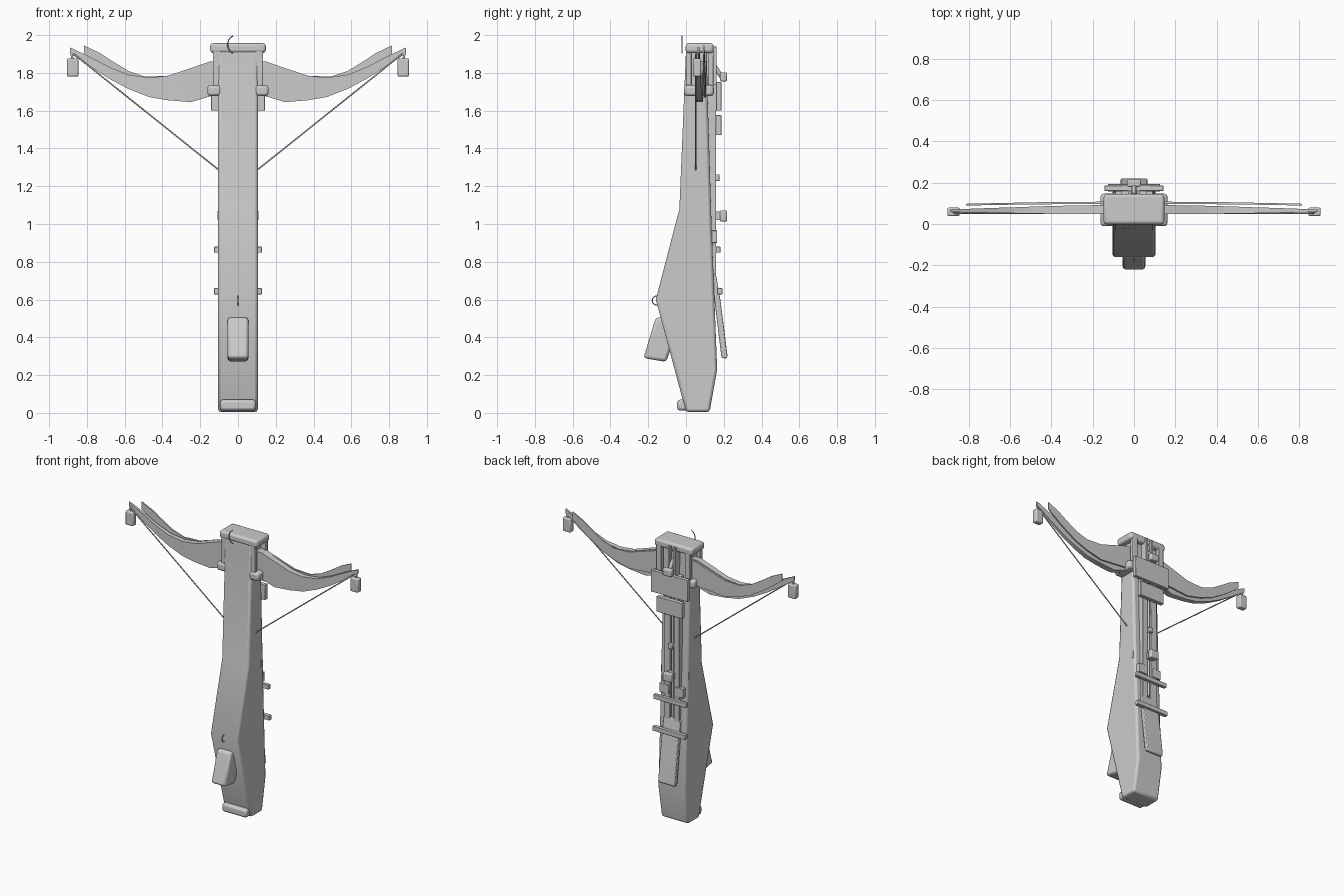
import bpy, bmesh, math
from mathutils import Matrix


def finish(name, bm, bevel=0.0, seg=2):
    bmesh.ops.recalc_face_normals(bm, faces=bm.faces[:])
    me = bpy.data.meshes.new(name)
    bm.to_mesh(me)
    bm.free()
    ob = bpy.data.objects.new(name, me)
    bpy.context.collection.objects.link(ob)
    if bevel:
        m = ob.modifiers.new("bevel", 'BEVEL')
        m.width, m.segments = bevel, seg
        m.limit_method, m.angle_limit = 'ANGLE', math.radians(40)
    bpy.ops.object.select_all(action='DESELECT')
    bpy.context.view_layer.objects.active = ob
    ob.select_set(True)
    bpy.ops.object.shade_smooth_by_angle(angle=math.radians(35))
    return ob


def box(name, x, y, z, bevel=0.0, seg=2):
    """Box from (min, max) ranges."""
    bm = bmesh.new()
    bmesh.ops.create_cube(bm, size=1)
    for v in bm.verts:
        for i, r in enumerate((x, y, z)):
            v.co[i] = r[0] if v.co[i] < 0 else r[1]
    return finish(name, bm, bevel, seg)


def side_profile(name, pts, x0, x1, bevel=0.0, seg=2):
    """Extrude a (y, z) outline along x."""
    bm = bmesh.new()
    f = bm.faces.new([bm.verts.new((x0, y, z)) for y, z in pts])
    ext = bmesh.ops.extrude_face_region(bm, geom=[f])
    for v in ext['geom']:
        if isinstance(v, bmesh.types.BMVert):
            v.co.x = x1
    return finish(name, bm, bevel, seg)


def limb(name, rows, s):
    """Loft (x, z top, z bottom, y front, y back) sections."""
    bm = bmesh.new()
    rings = [[bm.verts.new((s * x, y, z)) for y, z in
              ((a, zt), (b, zt), (b, zb), (a, zb))] for x, zt, zb, a, b in rows]
    for p, q in zip(rings, rings[1:]):
        for i in range(4):
            j = (i + 1) % 4
            bm.faces.new((p[i], p[j], q[j], q[i]))
    bm.faces.new(rings[0])
    bm.faces.new(rings[-1][::-1])
    return finish(name, bm)


def wire(name, pts, r):
    cu = bpy.data.curves.new(name, 'CURVE')
    cu.dimensions = '3D'
    cu.bevel_depth, cu.bevel_resolution, cu.use_fill_caps = r, 2, True
    sp = cu.splines.new('POLY')
    sp.points.add(len(pts) - 1)
    for p, c in zip(sp.points, pts):
        p.co = (*c, 1)
    ob = bpy.data.objects.new(name, cu)
    bpy.context.collection.objects.link(ob)
    return ob


# stock body and its grips
side_profile("stock", [(0.0, 0.005), (-0.16, 0.6), (-0.035, 1.08), (0.0, 1.92),
                       (0.11, 1.92), (0.115, 1.65), (0.135, 1.0), (0.145, 0.74),
                       (0.165, 0.23), (0.125, 0.005)], -0.105, 0.105, 0.014)
side_profile("front_grip", [(-0.16, 0.505), (-0.225, 0.29), (-0.105, 0.27),
                            (-0.06, 0.40), (-0.10, 0.505)], -0.055, 0.055, 0.015)
box("butt_bar", (-0.095, 0.095), (-0.047, 0.03), (0.012, 0.07), 0.015)
wire("sling_ring", [(0, -0.155 + 0.024 * math.cos(a), 0.595 + 0.024 * math.sin(a))
                    for a in [i * math.pi / 8 for i in range(17)]], 0.003)

# nose cap and hook
box("nose_cap", (-0.147, 0.147), (-0.002, 0.146), (1.905, 1.957), 0.016, 3)
wire("nose_hook", [(-0.01 + 0.045 * math.cos(a), -0.022, 1.95 + 0.049 * math.sin(a))
                   for a in [math.radians(110 + 14 * i) for i in range(11)]], 0.003)

# limbs, limb holders, tips and string
FRONT = [(0.09, 1.86, 1.69, 0.048, 0.094), (0.15, 1.86, 1.675, 0.048, 0.092),
         (0.25, 1.825, 1.645, 0.048, 0.09), (0.37, 1.785, 1.655, 0.049, 0.088),
         (0.47, 1.775, 1.672, 0.05, 0.085), (0.58, 1.79, 1.715, 0.052, 0.081),
         (0.68, 1.83, 1.768, 0.054, 0.078), (0.79, 1.888, 1.838, 0.056, 0.074),
         (0.89, 1.935, 1.905, 0.058, 0.07)]
BACK = [(0.09, 1.86, 1.70, 0.096, 0.108), (0.15, 1.855, 1.69, 0.096, 0.108),
        (0.37, 1.785, 1.67, 0.096, 0.107), (0.49, 1.78, 1.70, 0.095, 0.105),
        (0.58, 1.81, 1.735, 0.094, 0.103), (0.67, 1.865, 1.79, 0.092, 0.101),
        (0.73, 1.905, 1.83, 0.091, 0.10), (0.815, 1.945, 1.895, 0.09, 0.098)]
for s, n in ((-1, "left"), (1, "right")):
    def xr(a, b):
        return tuple(sorted((s * a, s * b)))
    limb(n + "_front_limb", FRONT, s)
    limb(n + "_back_limb", BACK, s)
    box(n + "_limb_tip", xr(0.845, 0.905), (0.038, 0.08), (1.78, 1.877), 0.008)
    wire(n + "_tip_pin", [(s * 0.875, 0.06, 1.87), (s * 0.885, 0.063, 1.92)], 0.006)
    box(n + "_limb_foot", xr(0.09, 0.162), (-0.01, 0.147), (1.678, 1.735), 0.014)
    for y, p in ((0.0, "front"), (0.117, "back")):
        box(f"{n}_{p}_strut", xr(0.09, 0.132), (y, y + 0.028), (1.70, 1.92), 0.004)
    wire(n + "_string", [(0, 0.052, 1.205), (s * 0.87, 0.052, 1.90)], 0.004)
    box(n + "_side_pin", xr(0.1, 0.109), (0.108, 0.12), (1.02, 1.07))
    # twin bolt rails along the back
    box(n + "_rail", xr(0.015, 0.06), (0.10, 0.16), (0.68, 1.64), 0.004)
    box(n + "_upper_rail", xr(0.012, 0.03), (0.10, 0.162), (1.6, 1.94), 0.003)
    box(n + "_latch", xr(0.02, 0.092), (0.115, 0.165), (0.90, 0.965), 0.003)

# back plates, crossbars and lever
box("rail_bed", (-0.03, 0.03), (0.10, 0.142), (0.68, 1.9))
box("large_plate", (-0.143, 0.143), (0.16, 0.187), (1.60, 1.752), 0.003)
box("plate_mount", (-0.06, 0.06), (0.10, 0.162), (1.61, 1.74))
box("small_plate", (-0.1, 0.1), (0.157, 0.187), (1.47, 1.577), 0.003)
box("front_sight", (-0.033, 0.033), (0.18, 0.217), (1.755, 1.803), 0.007)
wire("front_sight_post", [(0, 0.14, 1.85), (0, 0.195, 1.77)], 0.012)
box("rear_sight", (-0.033, 0.033), (0.18, 0.217), (1.013, 1.072), 0.007)
box("rear_sight_base", (-0.025, 0.025), (0.13, 0.185), (1.02, 1.065))
box("rail_stud", (-0.018, 0.018), (0.13, 0.178), (1.228, 1.262), 0.004)
wire("bolt", [(0, 0.15, 0.75), (0, 0.15, 1.6)], 0.008)
box("upper_crossbar", (-0.127, 0.127), (0.158, 0.182), (0.848, 0.88), 0.003)
box("lower_crossbar", (-0.127, 0.127), (0.165, 0.193), (0.628, 0.66), 0.003)
side_profile("lever", [(0.13, 0.735), (0.158, 0.735), (0.182, 0.60), (0.22, 0.30),
                       (0.212, 0.288), (0.188, 0.292), (0.15, 0.6)], -0.065, 0.065, 0.005)
